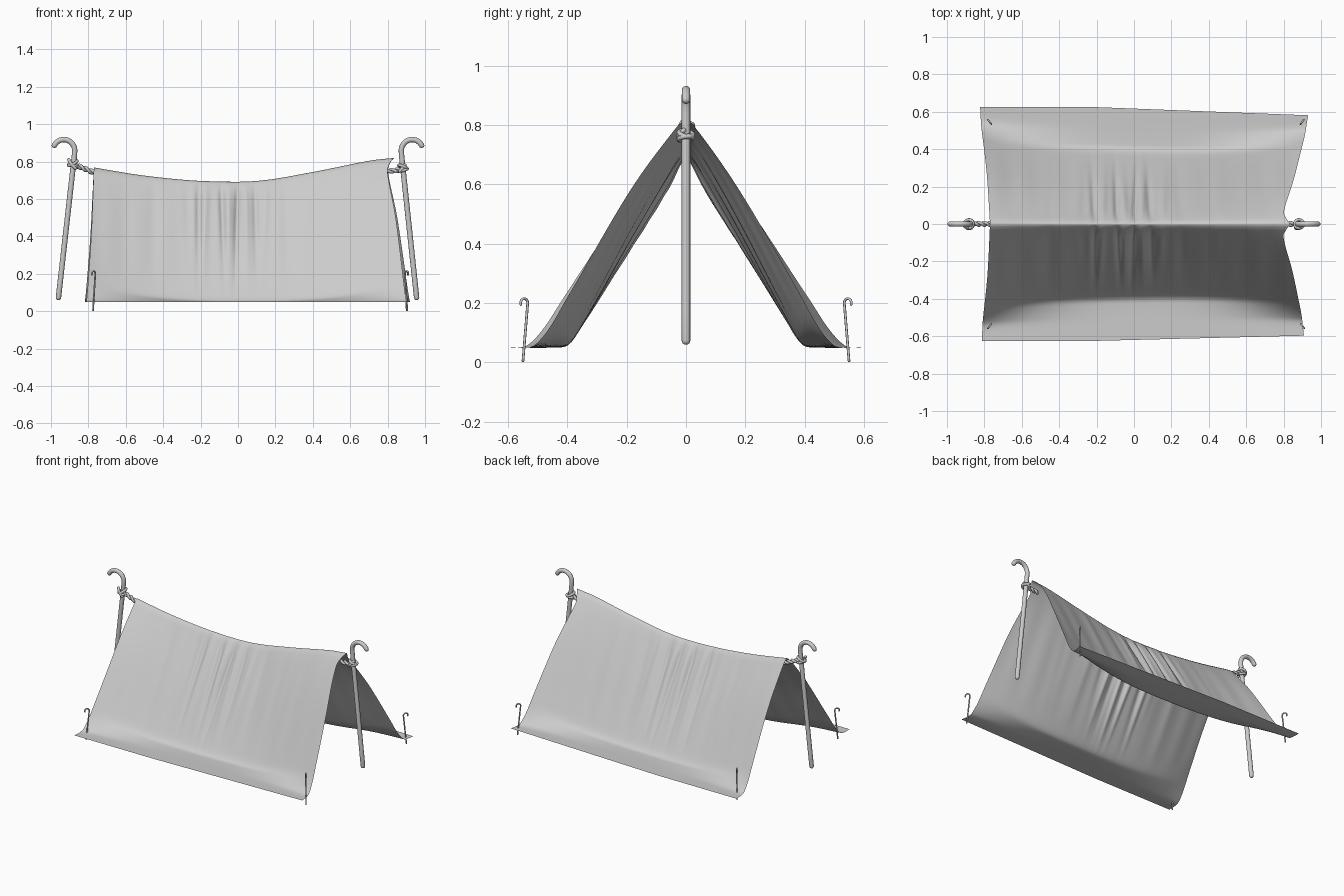
import bpy, bmesh, math
from mathutils import Vector

cube = bpy.data.objects.get("Cube")
if cube:
    bpy.data.objects.remove(cube)

GREY = (0.6, 0.6, 0.6, 1)
mat = bpy.data.materials.new("light_grey")
mat.use_nodes = True
mat.diffuse_color = GREY
mat.node_tree.nodes["Principled BSDF"].inputs["Base Color"].default_value = GREY


def spline(pts, t):
    """Smooth curve through (key, value...) rows, read at key t."""
    i = max(k for k in range(len(pts) - 1) if pts[k][0] <= t or k == 0)
    a, b = pts[i], pts[i + 1]
    prev, nxt = pts[max(i - 1, 0)], pts[min(i + 2, len(pts) - 1)]
    h = b[0] - a[0]
    s = min(max((t - a[0]) / h, 0), 1)
    out = []
    for k in range(1, len(a)):
        m0 = (b[k] - prev[k]) / (b[0] - prev[0]) * h
        m1 = (nxt[k] - a[k]) / (nxt[0] - a[0]) * h
        out.append((2*s**3 - 3*s*s + 1) * a[k] + (s**3 - 2*s*s + s) * m0
                   + (3*s*s - 2*s**3) * b[k] + (s**3 - s*s) * m1)
    return out


def add_mesh(name, bm):
    mesh = bpy.data.meshes.new(name)
    bm.to_mesh(mesh)
    bm.free()
    mesh.materials.append(mat)
    mesh.shade_smooth()
    ob = bpy.data.objects.new(name, mesh)
    bpy.context.collection.objects.link(ob)
    return ob


def tube(name, paths, radius, sides=10, closed=False):
    """Round tubes swept along point lists, with rounded tips."""
    bm = bmesh.new()
    for path in paths:
        pts = [Vector(p) for p in path]
        n = len(pts)
        normal = None
        rings = []
        for i, p in enumerate(pts):
            if closed:
                d = (pts[(i + 1) % n] - pts[i - 1]).normalized()
            else:
                d = (pts[min(i + 1, n - 1)] - pts[max(i - 1, 0)]).normalized()
            if normal is None:
                normal = d.orthogonal()
            normal = (normal - d * normal.dot(d)).normalized()
            side = d.cross(normal)
            steps = [(0, 1)]
            if not closed and i == 0:
                steps = [(-0.9, 0.45), (-0.5, 0.87), (0, 1)]
            elif not closed and i == n - 1:
                steps = [(0, 1), (0.5, 0.87), (0.9, 0.45)]
            for off, scale in steps:
                rings.append([bm.verts.new(p + d * off * radius + radius * scale * (
                    normal * math.cos(a) + side * math.sin(a)))
                    for a in (math.tau * k / sides for k in range(sides))])
        pairs = list(zip(rings, rings[1:])) + ([(rings[-1], rings[0])] if closed else [])
        for r0, r1 in pairs:
            for k in range(sides):
                j = (k + 1) % sides
                bm.faces.new((r0[k], r0[j], r1[j], r1[k]))
        if not closed:
            bm.faces.new(rings[0][::-1])
            bm.faces.new(rings[-1])
    bmesh.ops.recalc_face_normals(bm, faces=bm.faces)
    return add_mesh(name, bm)


# Draped cloth: ridge height, centre and end cross-sections, end outlines
RIDGE = [(-0.78, 0.77), (-0.5, 0.725), (-0.2, 0.697), (0.1, 0.697), (0.4, 0.745),
         (0.7, 0.805), (0.83, 0.82)]
CENTRE = [(0, 0, 1), (0.04, 0.022, 0.965), (0.3, 0.17, 0.6), (0.62, 0.36, 0.1),
          (0.68, 0.4, 0.015), (0.74, 0.44, 0), (1, 0.625, 0)]
END = [(0, 0, 1), (0.04, 0.03, 0.97), (0.3, 0.2, 0.68), (0.62, 0.41, 0.24),
       (0.74, 0.48, 0.09), (0.83, 0.53, 0.015), (0.88, 0.56, 0), (1, 0.625, 0)]
LEFT = [(0, -0.77), (0.4, -0.785), (0.8, -0.812), (1, -0.818)]
RIGHT = [(0, 0.835), (0.04, 0.815), (0.1, 0.80), (0.4, 0.852), (0.75, 0.9), (1, 0.92)]
FOLDS = [(-0.21, 0.016, -0.014, 0.5), (-0.17, 0.02, 0.009, 0.5), (-0.09, 0.014, -0.016, 0.5),
         (-0.05, 0.02, 0.011, 0.4), (0.0, 0.012, -0.016, 0.55), (0.04, 0.016, 0.009, 0.5),
         (0.09, 0.014, -0.012, 0.45), (0.15, 0.02, 0.007, 0.4), (-0.27, 0.025, -0.005, 0.4),
         (0.25, 0.025, -0.004, 0.5), (-0.45, 0.03, -0.003, 0.6), (0.45, 0.03, 0.003, 0.6)]
HEM = 0.05


def cloth_point(u, v):
    side, t = (1 if v >= 0 else -1), abs(v)
    x = spline(LEFT, t)[0] * (1 - u) + spline(RIGHT, t)[0] * u
    x += 0.008 * side * t * (u - 0.3) * 2
    w = abs(2 * u - 1) ** 2.6
    cy, cz = spline(CENTRE, t)
    ey, ez = spline(END, t)
    y, f = cy + (ey - cy) * w, cz + (ez - cz) * w
    y *= 1 - (0.07 if side > 0 else 0.045) * max(u - 0.35, 0) / 0.65
    z = HEM + f * (spline(RIDGE, -0.77 + 1.6 * u)[0] - HEM)
    # gathered vertical folds, fading towards the ridge and hem
    d = 0.0015 * math.sin(x * 42 + side) * math.sin(math.pi * min(t / 0.68, 1))
    for cx, width, amp, reach in FOLDS:
        drift = cx + 0.03 * math.sin(cx * 40 + side) * t
        fade = math.exp(-((t - 0.2) / (reach * 0.55)) ** 2) * min(1, 0.1 + t * 8)
        d += amp * fade * math.exp(-((x - drift) / width) ** 2)
    d *= min(1, max(0, (0.72 - t) / 0.15))
    return Vector((x, side * (y + d * 0.87), z + d * 0.5))


NU, NV = 200, 120
bm = bmesh.new()
grid = [[bm.verts.new(cloth_point(i / NU, 2 * j / NV - 1)) for j in range(NV + 1)]
        for i in range(NU + 1)]
for i in range(NU):
    for j in range(NV):
        bm.faces.new((grid[i][j], grid[i + 1][j], grid[i + 1][j + 1], grid[i][j + 1]))
add_mesh("tent_cloth", bm)

# Walking canes with outward hooks
for name, s, foot in (("left", 1, 0.955), ("right", -1, 0.96)):
    path = [(s * (foot + (0.874 - foot) * k / 8), 0, 0.073 + 0.765 * k / 8) for k in range(9)]
    path += [(s * (0.931 - 0.058 * math.cos(a)), 0, 0.858 + 0.06 * math.sin(a))
             for a in (math.radians(8 + 9 * k) for k in range(17))]
    tube(name + "_cane", [path], 0.0145, 14)


# Twisted cords tying the ridge to the canes
def twisted(a, b, turns, spread):
    a, b = Vector(a), Vector(b)
    d = (b - a).normalized()
    up = Vector((0, 1, 0)).cross(d)
    paths = []
    for phase in (0, math.pi):
        paths.append([a.lerp(b, k / 40) + spread * (
            up * math.cos(phase + turns * math.tau * k / 40)
            + Vector((0, 1, 0)) * math.sin(phase + turns * math.tau * k / 40))
            for k in range(41)])
    return paths


tube("right_cord", twisted((-0.875, 0, 0.785), (-0.755, 0, 0.735), 2, 0.0075), 0.0085, 8)
tube("left_cord", twisted((0.885, 0, 0.757), (0.79, 0, 0.748), 1.5, 0.0075), 0.0085, 8)


def wrap(cx, cz, tilt):
    return [(cx + 0.023 * math.cos(a), 0.023 * math.sin(a),
             cz + tilt * math.cos(a) + 0.5 * tilt * math.sin(a))
            for a in (math.tau * k / 24 for k in range(24))]


tube("right_cord_wraps", [wrap(-0.882, 0.778, -0.008), wrap(-0.883, 0.792, 0.012)],
     0.0085, 8, True)
tube("left_cord_wraps", [wrap(0.883, 0.756, 0.006), wrap(0.882, 0.771, -0.009)],
     0.0085, 8, True)
tube("right_cord_tail", [[(-0.87, -0.022, 0.765), (-0.89, -0.024, 0.785),
                          (-0.905, -0.012, 0.81)]], 0.009, 8)
tube("left_cord_tail", [[(0.865, -0.022, 0.75), (0.88, -0.025, 0.765),
                         (0.892, -0.008, 0.782)]], 0.009, 8)

# Thin hooked ground pegs at the corners, leaning inwards
for name, x, y in (("front_right", -0.775, -0.55), ("back_right", -0.775, 0.55),
                   ("front_left", 0.905, -0.55), ("back_left", 0.902, 0.55)):
    out = Vector((math.copysign(0.6, x), math.copysign(0.8, y), 0))
    foot = Vector((x, y, 0.005))
    top = foot - out * 0.02 + Vector((0, 0, 0.195))
    path = [foot.lerp(top, k / 6) for k in range(7)]
    path += [top + out * 0.015 * (1 - math.cos(a)) + Vector((0, 0, 0.015 * math.sin(a)))
             for a in (math.radians(20 * k) for k in range(1, 11))]
    tube(name + "_peg", [path], 0.0045, 8)
